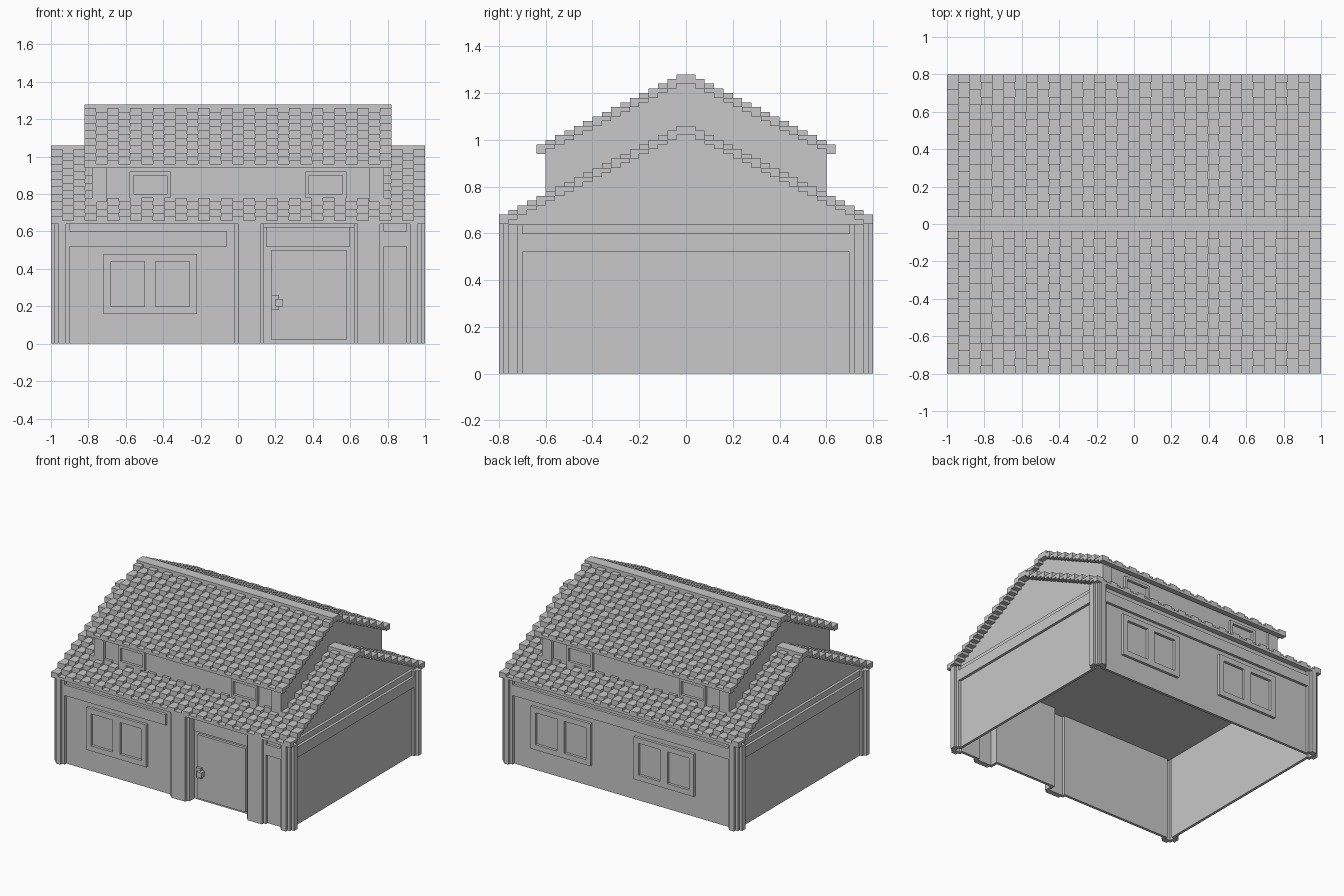
import bpy
import bmesh

cube = bpy.data.objects.get("Cube")
if cube:
    bpy.data.objects.remove(cube, do_unlink=True)

grey = bpy.data.materials.new("plain grey")
grey.use_nodes = True
COLOUR = (0.58, 0.58, 0.58, 1)
grey.diffuse_color = COLOUR
grey.node_tree.nodes["Principled BSDF"].inputs["Base Color"].default_value = COLOUR


def finish(name, bm):
    bmesh.ops.recalc_face_normals(bm, faces=bm.faces)
    mesh = bpy.data.meshes.new(name)
    bm.to_mesh(mesh)
    bm.free()
    mesh.materials.append(grey)
    ob = bpy.data.objects.new(name, mesh)
    bpy.context.collection.objects.link(ob)
    return ob


def add_box(bm, x0, x1, y0, y1, z0, z1):
    verts = bmesh.ops.create_cube(bm, size=1)["verts"]
    for v in verts:
        v.co.x = x1 if v.co.x > 0 else x0
        v.co.y = y1 if v.co.y > 0 else y0
        v.co.z = z1 if v.co.z > 0 else z0


def boxes(name, *specs):
    bm = bmesh.new()
    for s in specs:
        add_box(bm, *s)
    return finish(name, bm)


def prism(name, half_x, profile):
    # extrude a side profile along x
    bm = bmesh.new()
    face = bm.faces.new([bm.verts.new((-half_x, y, z)) for y, z in profile])
    out = bmesh.ops.extrude_face_region(bm, geom=[face])["geom"]
    for v in out:
        if isinstance(v, bmesh.types.BMVert):
            v.co.x = half_x
    return finish(name, bm)


def gable_body(name, half_x, half_y, base, eave_y, eave_z):
    def slope(y):
        return eave_z + 0.5 * (eave_y - y)
    right = [(half_y, base), (half_y, slope(half_y)), (0.04, slope(0.04))]
    left = [(-y, z) for y, z in reversed(right)]
    return prism(name, half_x, right + left)


def tiled_roof(name, half_x, eave_y, eave_z):
    # stepped courses, each with a flat bed and staggered raised tiles
    bm = bmesh.new()
    courses = round((eave_y - 0.04) / 0.04)
    columns = round(half_x / 0.03)
    tile = 2 * half_x / columns
    for i in range(courses):
        outer = eave_y - 0.04 * i
        inner = outer - 0.04
        z = eave_z + 0.02 * i
        for y0, y1 in ((inner, outer), (-outer, -inner)):
            add_box(bm, -half_x, half_x, y0, y1, z, z + 0.02)
            for c in range(i % 2, columns, 2):
                x = -half_x + c * tile
                add_box(bm, x, x + tile, y0, y1, z + 0.02, z + 0.04)
    top = eave_z + 0.02 * courses + 0.04
    add_box(bm, -half_x, half_x, -0.04, 0.04, top - 0.04, top)
    return finish(name, bm)


def plan_loop(post, front):
    # a corner post outline mirrored to all corners, joined by the front outline
    back_right = post
    back_left = [(-x, y) for x, y in reversed(post)]
    front_left = [(-x, -y) for x, y in post]
    front_right = [(x, -y) for x, y in reversed(post)]
    return back_right + back_left + front_left + front + front_right


def wall_shell(name, outer, inner, height):
    # thin walls between two plan outlines
    bm = bmesh.new()
    rim = []
    for loop in (outer, inner):
        verts = [bm.verts.new((x, y, 0)) for x, y in loop]
        rim += [bm.edges.new((verts[i - 1], verts[i])) for i in range(len(verts))]
    out = bmesh.ops.extrude_edge_only(bm, edges=rim)["geom"]
    bmesh.ops.translate(bm, vec=(0, 0, height),
                        verts=[g for g in out if isinstance(g, bmesh.types.BMVert)])
    bmesh.ops.triangle_fill(bm, edges=rim, use_beauty=True)
    bmesh.ops.triangle_fill(bm, edges=[g for g in out if isinstance(g, bmesh.types.BMEdge)],
                            use_beauty=True)
    return finish(name, bm)


def window(name, x0, x1, z0, z1, y, side, rim, panes):
    # frame bars around recessed panes; side is -1 at the front
    bm = bmesh.new()

    def slab(a, b, c, d):
        ya, yb = sorted((y - side * 0.005, y + side * 0.02))
        add_box(bm, a, b, ya, yb, c, d)
    slab(x0, x1, z0, z0 + rim)
    slab(x0, x1, z1 - rim, z1)
    bars = [(x0, x0 + rim), (x1 - rim, x1)]
    if panes == 2:
        mid = (x0 + x1) / 2
        bars.append((mid - 0.03, mid + 0.03))
    for a, b in bars:
        slab(a, b, z0 + rim, z1 - rim)
    return finish(name, bm)


# Roofs and the solid gables below them; the underside is the ceiling
gable_body("lower_gable", 0.94, 0.76, 0.62, 0.8, 0.64)
tiled_roof("lower_roof", 1.0, 0.8, 0.64)
gable_body("upper_storey", 0.78, 0.58, 0.7, 0.64, 0.94)
tiled_roof("upper_roof", 0.82, 0.64, 0.94)

# Upper corner piers
for sx in (-1, 1):
    x0, x1 = sorted((sx * 0.70, sx * 0.78))
    boxes("upper_pier", (x0, x1, -0.6, 0.6, 0.7, 0.96))

# Walls with hollow corner posts, door columns and a recessed door bay
post_outer = [(0.96, 0.70), (0.98, 0.70), (0.98, 0.72), (1, 0.72), (1, 0.76),
              (0.98, 0.76), (0.98, 0.78), (0.96, 0.78), (0.96, 0.8),
              (0.92, 0.8), (0.92, 0.78), (0.90, 0.78), (0.90, 0.76)]
post_inner = [(0.94, 0.72), (0.96, 0.72), (0.96, 0.76), (0.92, 0.76), (0.92, 0.74)]


def column(x, back_left, back_right):
    left = [(-0.08, back_left), (-0.08, -0.78), (-0.06, -0.78), (-0.06, -0.8)]
    right = [(-a, b) for a, b in reversed(left[1:])] + [(0.08, back_right)]
    return [(x + a, b) for a, b in left + right]


def niche(x, back_left, back_right):
    return [(x - 0.06, back_left), (x - 0.06, -0.76),
            (x + 0.06, -0.76), (x + 0.06, back_right)]


front_outer = column(0.06, -0.76, -0.72) + column(0.70, -0.72, -0.76)
front_inner = niche(0.06, -0.74, -0.70) + niche(0.70, -0.70, -0.74)
wall_shell("walls", plan_loop(post_outer, front_outer),
           plan_loop(post_inner, front_inner), 0.64)

# Beams along the tops of the walls
for sx in (-1, 1):
    x0, x1 = sorted((sx * 0.95, sx * 0.98))
    boxes("side_beam", (x0, x1, -0.71, 0.71, 0.52, 0.60))
boxes("back_beam", (-0.91, 0.91, 0.75, 0.78, 0.52, 0.60))
boxes("front_beams", (-0.91, -0.06, -0.78, -0.75, 0.52, 0.60),
      (0.15, 0.60, -0.74, -0.71, 0.52, 0.64),
      (0.77, 0.91, -0.78, -0.75, 0.52, 0.60))

# Door and handle
boxes("door", (0.18, 0.58, -0.74, -0.71, 0.02, 0.50))
boxes("door_handle", (0.18, 0.22, -0.76, -0.74, 0.18, 0.26),
      (0.20, 0.24, -0.78, -0.74, 0.20, 0.24))

# Windows
window("front_window", -0.72, -0.22, 0.16, 0.48, -0.76, -1, 0.04, 2)
for x in (0.25, -0.61):
    window("back_window", x, x + 0.5, 0.16, 0.48, 0.76, 1, 0.04, 2)
for side in (-1, 1):
    for x in (-0.58, 0.36):
        window("upper_window", x, x + 0.22, 0.78, 0.92, side * 0.58, side, 0.02, 1)
